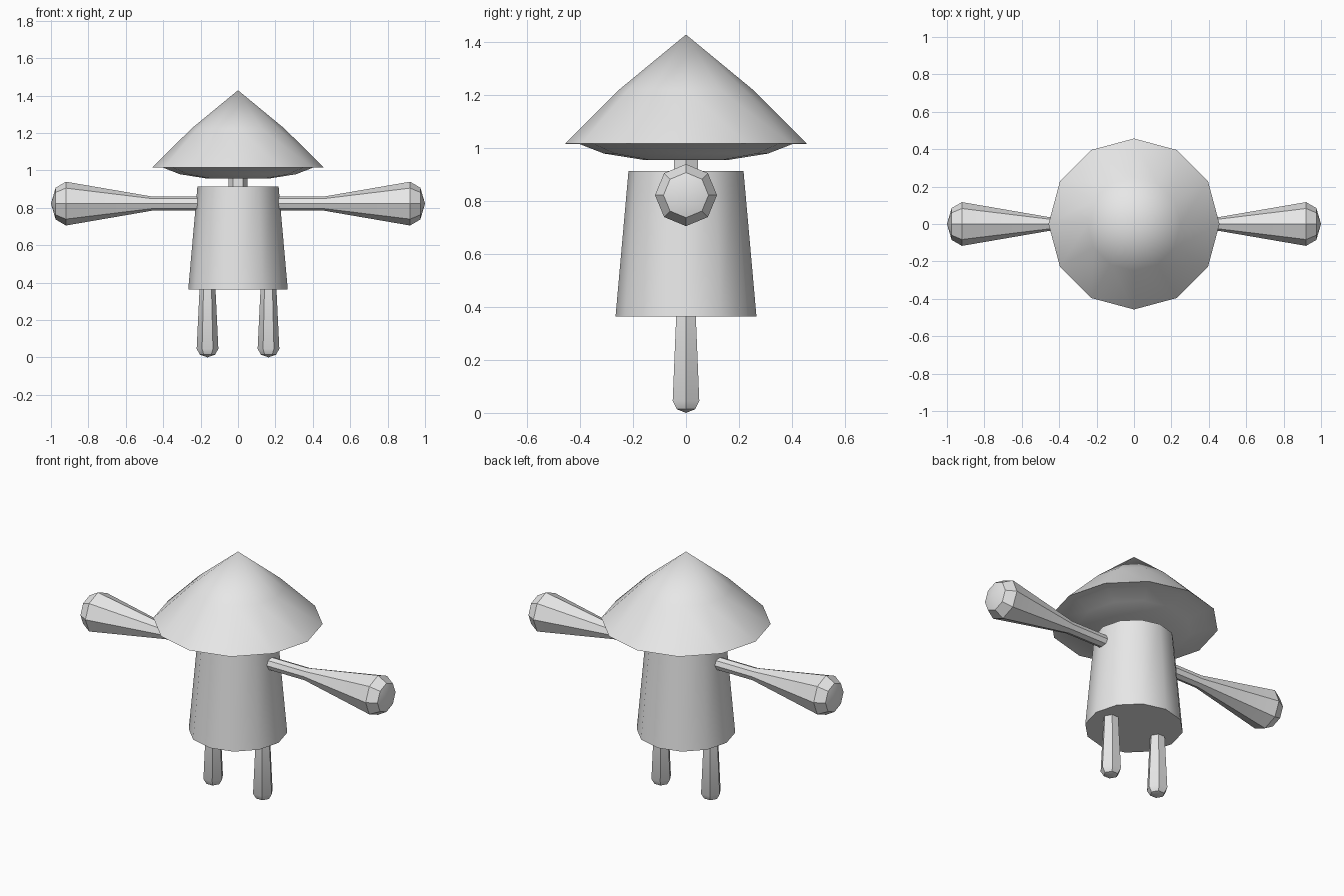
import bpy, bmesh, math
from mathutils import Matrix

if "Cube" in bpy.data.objects:
    bpy.data.objects.remove(bpy.data.objects["Cube"])

grey = bpy.data.materials.new("light_grey")
grey.diffuse_color = (0.8, 0.8, 0.8, 1)
grey.use_nodes = True
grey.node_tree.nodes["Principled BSDF"].inputs["Base Color"].default_value = grey.diffuse_color


def lathe(name, profile, sides, matrix=Matrix()):
    """Spin (radius, height) points round the local z axis; radius 0 makes a point."""
    bm = bmesh.new()
    rings = []
    for r, h in profile:
        n = sides if r > 0 else 1
        rings.append([bm.verts.new((r * math.cos(2 * math.pi * i / sides),
                                    r * math.sin(2 * math.pi * i / sides), h))
                      for i in range(n)])
    for a, b in zip(rings, rings[1:]):
        for i in range(sides):
            j = (i + 1) % sides
            quad = [a[i % len(a)], a[j % len(a)], b[j % len(b)], b[i % len(b)]]
            bm.faces.new(list(dict.fromkeys(quad)))
    # flat end caps where the profile does not close to a point
    for ring in (rings[0], rings[-1]):
        if len(ring) > 1:
            bm.faces.new(ring)
    bm.transform(matrix)
    bmesh.ops.recalc_face_normals(bm, faces=bm.faces[:])
    mesh = bpy.data.meshes.new(name)
    bm.to_mesh(mesh)
    bm.free()
    mesh.materials.append(grey)
    obj = bpy.data.objects.new(name, mesh)
    bpy.context.collection.objects.link(obj)
    bpy.ops.object.select_all(action='DESELECT')
    obj.select_set(True)
    bpy.context.view_layer.objects.active = obj
    bpy.ops.object.shade_smooth_by_angle(angle=math.radians(35))
    return obj


# Wide conical cap with a shallow bulging underside
lathe("cap", [(0, 1.428), (0.25, 1.222), (0.457, 1.016), (0.40, 1.014),
              (0.31, 0.979), (0.16, 0.955), (0, 0.955)], 12)

# Neck and tapered body
lathe("neck", [(0.052, 0.90), (0.052, 0.96)], 6)
lathe("body", [(0.266, 0.364), (0.217, 0.914)], 12)

for side, label in ((1, "right"), (-1, "left")):
    # Club-shaped arm, thin at the shoulder and rounded at the hand
    lathe("arm_" + label,
          [(0.037, 0.19), (0.037, 0.455), (0.117, 0.92), (0.085, 0.975), (0, 1.0)], 8,
          Matrix.Translation((0, 0, 0.822)) @ Matrix.Rotation(side * math.pi / 2, 4, 'Y'))
    # Six-sided leg, slightly flared toward a rounded foot
    lathe("leg_" + label,
          [(0.042, 0.38), (0.058, 0.045), (0.04, 0.014), (0, 0)], 6,
          Matrix.Translation((side * 0.163, 0, 0)))
